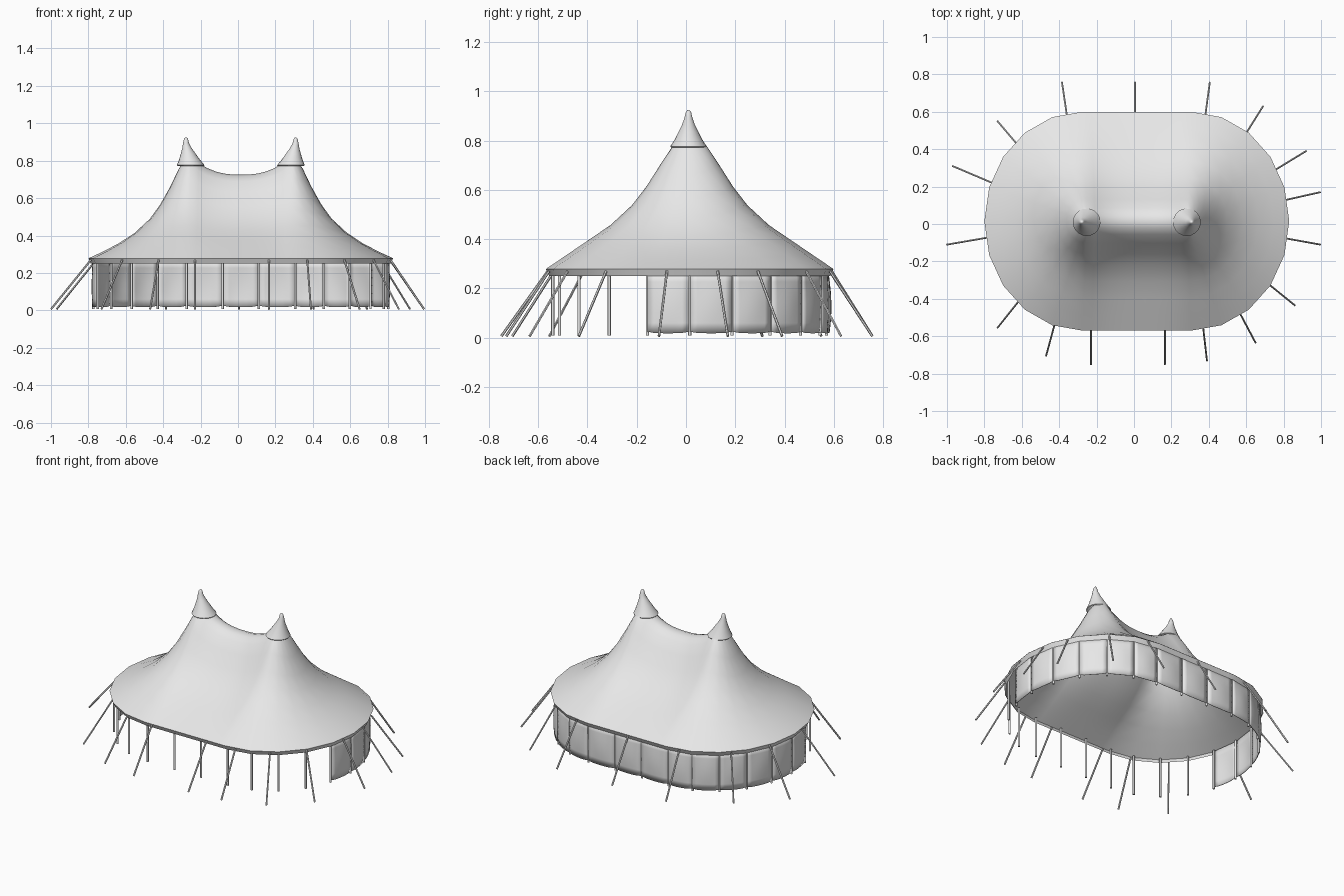
import bpy, bmesh, math
from mathutils import Vector

if "Cube" in bpy.data.objects:
    bpy.data.objects.remove(bpy.data.objects["Cube"], do_unlink=True)

CENTRE = Vector((0.015, 0.015, 0))
STRAIGHT, END_X, END_Y = 0.29, 0.525, 0.585   # half straight length, end radii
EAVE = 0.278

canvas = bpy.data.materials.new("canvas_grey")
canvas.use_nodes = True
GREY = (0.8, 0.8, 0.8, 1)
canvas.diffuse_color = GREY
canvas.node_tree.nodes["Principled BSDF"].inputs["Base Color"].default_value = GREY


def finish(name, bm, smooth=50):
    """Turn a bmesh into a shaded object."""
    bmesh.ops.recalc_face_normals(bm, faces=bm.faces)
    mesh = bpy.data.meshes.new(name)
    bm.to_mesh(mesh)
    bm.free()
    mesh.materials.append(canvas)
    obj = bpy.data.objects.new(name, mesh)
    bpy.context.collection.objects.link(obj)
    if smooth:
        bpy.ops.object.select_all(action="DESELECT")
        obj.select_set(True)
        bpy.context.view_layer.objects.active = obj
        bpy.ops.object.shade_smooth_by_angle(angle=math.radians(smooth))
    return obj


def bridge(bm, rows, closed=True):
    """Join neighbouring rows of points with quads."""
    rows = [[bm.verts.new(p) for p in row] for row in rows]
    for a, b in zip(rows, rows[1:]):
        n = len(a)
        for i in range(n if closed else n - 1):
            j = (i + 1) % n
            bm.faces.new((a[i], a[j], b[j], b[i]))


def rod(bm, start, end, radius, sides=8):
    """Capped cylinder between two points."""
    axis = end - start
    turn = axis.to_track_quat("Z", "Y").to_matrix().to_4x4()
    turn.translation = (start + end) / 2
    bmesh.ops.create_cone(bm, cap_ends=True, segments=sides, radius1=radius,
                          radius2=radius, depth=axis.length, matrix=turn)


def outline(straight_parts):
    """Oval plan as (ridge x, x offset, y offset, end weight)."""
    points = []
    for side in (1, -1):
        for k in range(11):
            a = math.radians(-90 + 18 * k)
            points.append((side * STRAIGHT, side * END_X * math.cos(a),
                           side * END_Y * math.sin(a), math.cos(a) ** 2))
        for k in range(1, straight_parts):
            x = side * STRAIGHT * (1 - 2 * k / straight_parts)
            points.append((x, 0, side * END_Y, 0))
    return points


def plan_point(p, z, scale=1.0):
    return CENTRE + Vector((p[0] + p[1] * scale, p[2] * scale, z))


# Roof: sagging ridge swept out to the oval eave
RINGS = (0, .06, .12, .2, .3, .4, .55, .7, .85, 1)
END_FALL = (1, .97, .88, .71, .53, .39, .25, .15, .07, 0)
SIDE_FALL = (1, .98, .92, .79, .62, .48, .33, .22, .11, 0)
fine = outline(12)
rows = []
for t, end_fall, side_fall in zip(RINGS, END_FALL, SIDE_FALL):
    row = []
    for p in fine:
        ridge = 0.725 + 0.095 * abs(p[0] / STRAIGHT) ** 2.5
        fall = side_fall + (end_fall - side_fall) * p[3]
        spot = plan_point(p, EAVE + (ridge - EAVE) * fall, t)
        spot.x -= 0.08 * p[0] * (1 - t)
        row.append(spot)
    rows.append(row)
bm = bmesh.new()
bridge(bm, rows)
bmesh.ops.remove_doubles(bm, verts=bm.verts, dist=0.0005)
finish("roof", bm, 80)

# Hem hanging below the eave
bm = bmesh.new()
bridge(bm, [[plan_point(p, EAVE, 0.998) for p in fine],
            [plan_point(p, 0.25, 0.975) for p in fine]])
finish("eave_hem", bm, 30)

# Peak caps leaning outward
CAP = ((.071, .772), (.074, .776), (.056, .805), (.041, .835),
       (.026, .865), (.016, .893), (.011, .915), (.004, .925))
for name, side in (("left_peak_cap", 1), ("right_peak_cap", -1)):
    bm = bmesh.new()
    rows = []
    for r, z in CAP:
        lean = side * (0.267 + 0.026 * min(1, (z - .772) / .12))
        rows.append([Vector((CENTRE.x + lean + r * math.cos(a), 0.01 + r * math.sin(a), z))
                     for a in (math.tau * k / 20 for k in range(20))])
    bridge(bm, rows)
    bmesh.ops.holes_fill(bm, edges=[e for e in bm.edges
                                    if e.is_boundary and e.verts[0].co.z > 0.92])
    finish(name, bm, 60)

# Billowing wall panels round the back and ends, front left open
posts = outline(3)
bm = bmesh.new()
STEPS = 6
for i in range(4, 19):
    a, b = (plan_point(posts[k], 0, 0.96) for k in (i, i + 1))
    along = b - a
    outward = Vector((along.y, -along.x, 0)).normalized()
    rows = []
    for v in (k / STEPS for k in range(STEPS + 1)):
        row = []
        for u in (k / STEPS for k in range(STEPS + 1)):
            puff = 0.012 * math.sin(math.pi * u) * math.sin(math.pi * (0.12 + 0.88 * v))
            spot = a + along * (0.015 + 0.97 * u) + outward * puff
            spot.z = 0.018 + 0.25 * v + (0.006 * (2 * u - 1) ** 4 if v == 0 else 0)
            row.append(spot)
        rows.append(row)
    bridge(bm, rows, closed=False)
walls = finish("wall_panels", bm, 40)
thick = walls.modifiers.new("cloth_thickness", "SOLIDIFY")
thick.thickness = 0.004
thick.offset = 0

# Upright poles at every panel joint
bm = bmesh.new()
for p in posts:
    rod(bm, plan_point(p, 0.008, 0.95), plan_point(p, 0.272, 0.95), 0.0065)
finish("wall_poles", bm)

# Guy ropes from the eave to ground pegs
PEGS = ((-1, -.11), (-.97, .31), (-.73, .55), (-.385, .757), (.005, .757), (.405, .757),
        (.69, .63), (.92, .39), (.995, .17), (.995, -.11), (.86, -.435), (.65, -.635),
        (.39, -.73), (.165, -.75), (-.23, -.75), (-.47, -.705), (-.73, -.555))
bm = bmesh.new()
for x, y in PEGS:
    peg = Vector((x, y, 0.006))
    ridge = CENTRE + Vector((max(-STRAIGHT, min(STRAIGHT, x - CENTRE.x)), 0, 0))
    d = peg - ridge
    eave = ridge + d / math.hypot(d.x / END_X, d.y / END_Y) * 0.985
    eave.z = 0.27
    rod(bm, peg, eave, 0.0055, 6)
finish("guy_ropes", bm)
